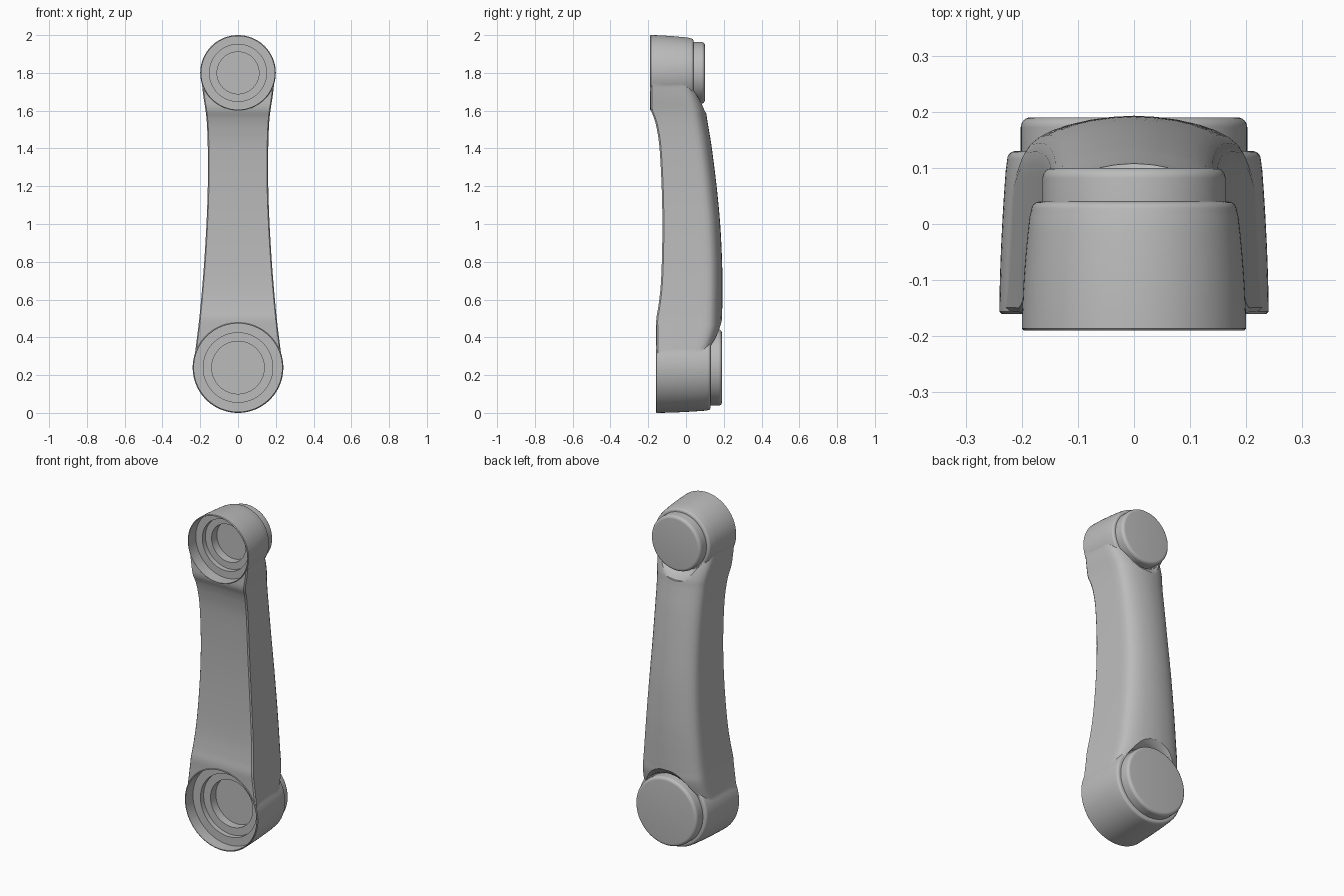
import bpy, bmesh, math
from mathutils import Vector

old = bpy.data.objects.get("Cube")
if old:
    bpy.data.objects.remove(old, do_unlink=True)

grey = bpy.data.materials.new("satin grey")
grey.use_nodes = True
grey.diffuse_color = (0.5, 0.5, 0.5, 1)
grey.node_tree.nodes["Principled BSDF"].inputs["Base Color"].default_value = (0.5, 0.5, 0.5, 1)


def make(name, bm):
    bmesh.ops.remove_doubles(bm, verts=bm.verts, dist=1e-5)
    bmesh.ops.recalc_face_normals(bm, faces=bm.faces)
    mesh = bpy.data.meshes.new(name)
    bm.to_mesh(mesh)
    bm.free()
    obj = bpy.data.objects.new(name, mesh)
    bpy.context.scene.collection.objects.link(obj)
    mesh.materials.append(grey)
    return obj


def turned(name, profile, z):
    """Closed solid of (radius, y) points turned about the y direction at height z."""
    bm = bmesh.new()
    ends = [(0, profile[0][1])] + profile + [(0, profile[-1][1])]
    verts = [bm.verts.new((r, y, z)) for r, y in ends]
    edges = [bm.edges.new(pair) for pair in zip(verts, verts[1:])]
    bmesh.ops.spin(bm, geom=verts + edges, cent=(0, 0, z), axis=(0, 1, 0),
                   angle=math.tau, steps=96, use_merge=True)
    return make(name, bm)


def round_end(r, y, b):
    """Rounded outer edge of a turned part that ends at y."""
    steps = [math.radians(a) for a in range(0, 91, 15)]
    return [(r - b + b * math.cos(a), y - b + b * math.sin(a)) for a in steps]


def smooth_rows(rows, n):
    """Catmull-Rom interpolation through the rows."""
    pts = [Vector(r) for r in rows]
    out = []
    for i in range(len(pts) - 1):
        a, b, c, d = pts[max(i - 1, 0)], pts[i], pts[i + 1], pts[min(i + 2, len(pts) - 1)]
        for k in range(n):
            t = k / n
            out.append(b + (c - a) * t / 2 + (a * 2 - b * 5 + c * 4 - d) * t * t / 2
                       + (b * 3 - a - c * 3 + d) * t ** 3 / 2)
    return out + [pts[-1]]


def boolean(obj, cutter, operation):
    mod = obj.modifiers.new(operation.lower(), "BOOLEAN")
    mod.operation, mod.object, mod.solver = operation, cutter, "EXACT"
    bpy.context.view_layer.objects.active = obj
    bpy.ops.object.modifier_apply(modifier=mod.name)
    bpy.data.objects.remove(cutter, do_unlink=True)


# Arm: height, half width, front y, back y
stations = [
    (0.27, 0.234, -0.157, 0.13), (0.36, 0.222, -0.157, 0.165), (0.44, 0.212, -0.157, 0.188),
    (0.5, 0.205, -0.157, 0.191), (0.56, 0.199, -0.147, 0.192), (0.66, 0.19, -0.135, 0.193),
    (0.8, 0.179, -0.128, 0.191), (1.0, 0.167, -0.125, 0.181), (1.2, 0.16, -0.129, 0.162),
    (1.4, 0.16, -0.14, 0.137), (1.5, 0.163, -0.154, 0.121), (1.56, 0.167, -0.169, 0.111),
    (1.61, 0.173, -0.187, 0.103), (1.68, 0.184, -0.187, 0.08), (1.78, 0.195, -0.187, 0.04)]
# Half of the crowned back: share of width, drop below the crown
crown = [(0, 0), (0.2, 0.002), (0.4, 0.007), (0.56, 0.014), (0.7, 0.024), (0.8, 0.035),
         (0.88, 0.049), (0.925, 0.064), (0.945, 0.085), (0.955, 0.11)]

bm = bmesh.new()
rings = []
for z, w, front, back in smooth_rows(stations, 5):
    half = [(w * s, back - d) for s, d in crown]
    half += [(w * 0.985, front + 0.06), (w, front + 0.008), (w - 0.006, front), (0, front)]
    loop = half + [(-x, y) for x, y in half[-2:0:-1]]
    rings.append([bm.verts.new((x, y, z)) for x, y in loop])
for low, high in zip(rings, rings[1:]):
    for i in range(len(low)):
        j = (i + 1) % len(low)
        bm.faces.new((low[i], low[j], high[j], high[i]))
bm.faces.new(rings[0])
bm.faces.new(rings[-1])
body = make("arm_body", bm)

# Joints: height, radius, front y, shoulder y, cap y, cap radius, shoulder radius, bores
joints = [("lower", 0.24, 0.24, -0.16, 0.13, 0.19, 0.202, 0.226, (0.233, 0.184, 0.139)),
          ("upper", 1.8, 0.2, -0.19, 0.04, 0.10, 0.163, 0.183, (0.194, 0.151, 0.111))]
parts = [body]
for name, z, r, front, shoulder, top, cap_r, sh_r, bores in joints:
    length = shoulder - front
    drum = [(r - 0.004, front), (r, front + 0.004)]
    for t in (0.15, 0.3, 0.45, 0.6, 0.75, 0.88):
        drum.append((r - (r - sh_r) * t ** 1.7, front + length * t))
    boolean(body, turned(name + "_drum", drum + round_end(sh_r, shoulder, 0.015), z), "UNION")

    # Flared clearance around the cap
    clear = [(cap_r + 0.006, shoulder + 0.0005), (cap_r + 0.008, shoulder + 0.015),
             (cap_r + 0.015, shoulder + 0.03), (cap_r + 0.028, shoulder + 0.045),
             (cap_r + 0.05, shoulder + 0.06), (cap_r + 0.07, shoulder + 0.12)]
    boolean(body, turned(name + "_clearance", clear, z), "DIFFERENCE")

    # Stepped socket in the front
    socket = [(bores[0], front - 0.05)]
    for bore, depth in zip(bores, (0.07, 0.1, 0.15)):
        if bore != bores[0]:
            socket.append((bore, socket[-1][1]))
        socket.append((bore, front + depth))
    boolean(body, turned(name + "_socket", socket, z), "DIFFERENCE")

    # Rounded cap on the back
    cap = [(cap_r, shoulder - 0.03)] + round_end(cap_r, top, 0.018)
    parts.append(turned(name + "_cap", cap, z))

for obj in parts:
    bpy.ops.object.select_all(action="DESELECT")
    obj.select_set(True)
    bpy.context.view_layer.objects.active = obj
    bpy.ops.object.shade_smooth_by_angle(angle=math.radians(32))
